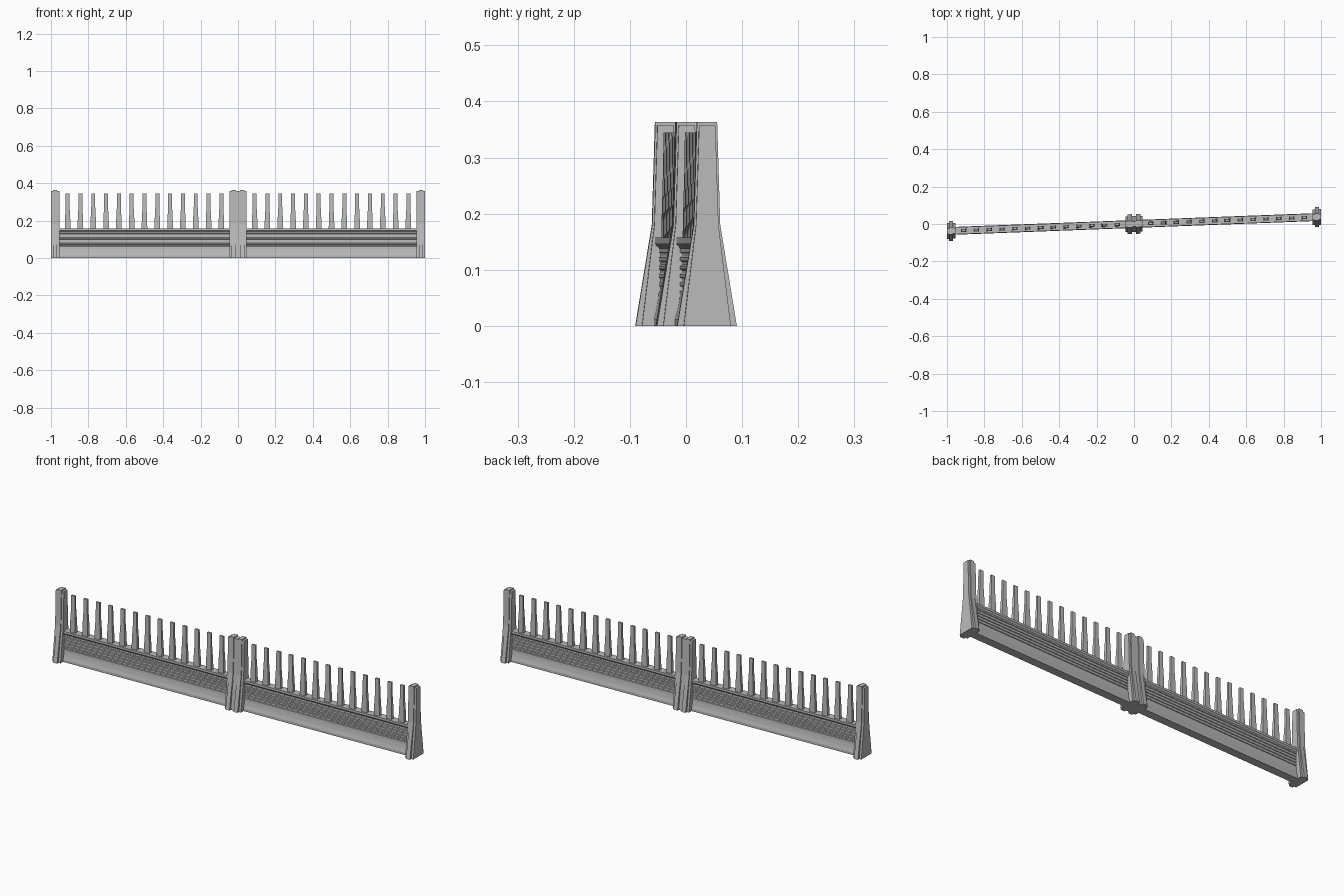
import bpy

cube = bpy.data.objects.get("Cube")
if cube:
    bpy.data.objects.remove(cube, do_unlink=True)

SKEW = 0.038  # the run drifts in y along its length

grey = bpy.data.materials.new("concrete grey")
grey.use_nodes = True
colour = (0.5, 0.5, 0.5, 1)
grey.diffuse_color = colour
grey.node_tree.nodes["Principled BSDF"].inputs["Base Color"].default_value = colour


def loft(name, rings):
    """Skin closed rings of equal length into a capped solid, skewed along the run."""
    n = len(rings[0])
    verts = [(x, y + SKEW * x, z) for ring in rings for x, y, z in ring]
    faces = [list(range(n))[::-1], [len(verts) - n + i for i in range(n)]]
    for r in range(len(rings) - 1):
        for i in range(n):
            j = (i + 1) % n
            faces.append([r * n + i, r * n + j, (r + 1) * n + j, (r + 1) * n + i])
    mesh = bpy.data.meshes.new(name)
    mesh.from_pydata(verts, [], faces)
    mesh.materials.append(grey)
    obj = bpy.data.objects.new(name, mesh)
    bpy.context.collection.objects.link(obj)
    return obj


def rect(cx, hx, hy, z):
    return [(cx - hx, -hy, z), (cx + hx, -hy, z), (cx + hx, hy, z), (cx - hx, hy, z)]


def wall_profile():
    """Half-widths by height: flared foot, stacked ribs, overhanging ledge."""
    half = [(0.021, 0), (0.021, 0.012), (0.016, 0.03), (0.013, 0.048), (0.012, 0.062)]
    for k in range(5):
        z = 0.064 + k * 0.015
        half += [(0.009, z), (0.009, z + 0.005), (0.012, z + 0.007), (0.012, z + 0.013)]
    half += [(0.012, 0.138), (0.019, 0.146), (0.019, 0.157)]
    return half


def post(name, cx):
    # Wide body with a narrow rib standing proud at front and back
    body = [(0.042, 0), (0.02, 0.18), (0.0145, 0.357)]
    rib = [(0.053, 0), (0.0235, 0.18), (0.018, 0.363)]
    loft(name + "_body", [rect(cx, 0.0225, y, z) for y, z in body])
    loft(name + "_rib", [rect(cx, 0.011, y, z) for y, z in rib])


# Two identical sections, each with a wall, two posts and a row of pickets
for side, start in (("right", -1.0), ("left", 0.0)):
    half = wall_profile()
    outline = half + [(-y, z) for y, z in reversed(half)]
    ends = (start + 0.03, start + 0.97)
    loft(side + "_wall", [[(x, y, z) for y, z in outline] for x in ends])

    post(side + "_section_post_a", start + 0.0225)
    post(side + "_section_post_b", start + 0.9775)

    for k in range(13):
        cx = start + 0.089 + k * 0.0685
        picket = [(0.015, 0.009, 0.15), (0.0145, 0.008, 0.2),
                  (0.0105, 0.006, 0.275), (0.0105, 0.005, 0.345)]
        loft(f"{side}_picket_{k + 1}", [rect(cx, hx, hy, z) for hx, hy, z in picket])
